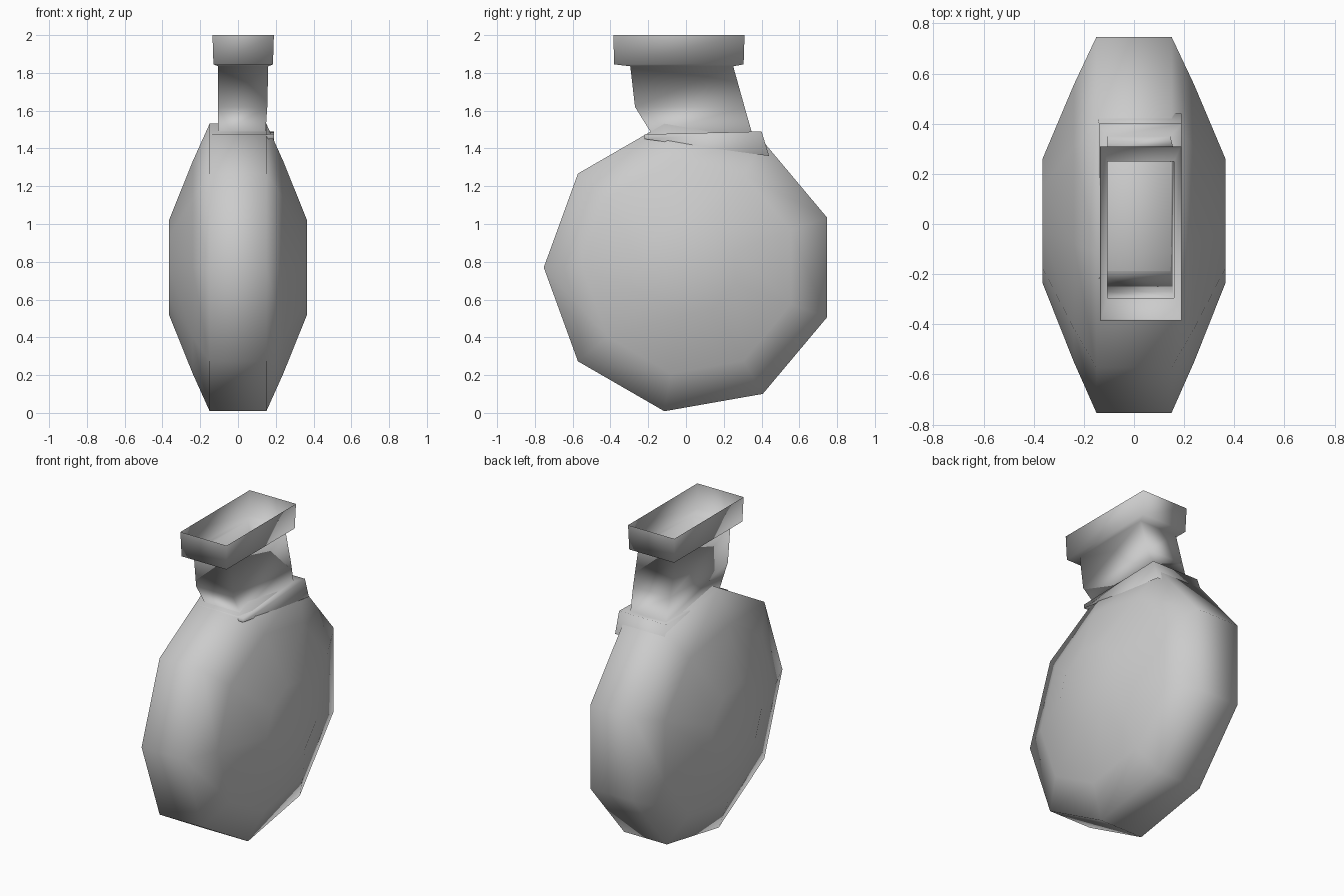
import bpy
import bmesh
from math import cos, sin, tau

cube = bpy.data.objects.get("Cube")
if cube:
    bpy.data.objects.remove(cube, do_unlink=True)

grey = bpy.data.materials.new("plain grey")
grey.use_nodes = True
colour = (0.6, 0.6, 0.6, 1)
grey.diffuse_color = colour
grey.node_tree.nodes["Principled BSDF"].inputs["Base Color"].default_value = colour


def loft(name, rings, capped):
    """Join matching rings of points into one smooth skin."""
    bm = bmesh.new()
    loops = [[bm.verts.new(p) for p in ring] for ring in rings]
    for low, high in zip(loops, loops[1:]):
        for i in range(len(low)):
            j = (i + 1) % len(low)
            bm.faces.new((low[i], low[j], high[j], high[i]))
    if capped:
        bm.faces.new(loops[0][::-1])
        bm.faces.new(loops[-1])
    bmesh.ops.recalc_face_normals(bm, faces=bm.faces)
    for face in bm.faces:
        face.smooth = True
    mesh = bpy.data.meshes.new(name)
    bm.to_mesh(mesh)
    bm.free()
    mesh.materials.append(grey)
    obj = bpy.data.objects.new(name, mesh)
    bpy.context.collection.objects.link(obj)
    return obj


def nonagon(x, radius):
    """Nine-sided ring around the sideways axis, one corner to the front."""
    angles = [tau * (i / 9 + 0.5) for i in range(9)]
    return [(x, 0.02 + radius * cos(a), 0.77 + radius * sin(a)) for a in angles]


def rectangle(x0, x1, y0, y1, z_front, z_back):
    return [(x0, y0, z_front), (x1, y0, z_front), (x1, y1, z_back), (x0, y1, z_back)]


# Lens-shaped flask body with a flat rim
half = [(0.15, 0.773), (0.24, 0.57), (0.365, 0.255)]
profile = [(-x, r) for x, r in reversed(half)] + half
loft("flask_body", [nonagon(x, r) for x, r in profile], True)

# Collar, leaning neck and open mouth in one thin skin
spout = [
    (-0.15, 0.19, -0.22, 0.44, 1.45, 1.36),
    (-0.14, 0.19, -0.22, 0.40, 1.475, 1.49),
    (-0.105, 0.145, -0.18, 0.35, 1.475, 1.48),
    (-0.105, 0.155, -0.27, 0.31, 1.62, 1.62),
    (-0.105, 0.16, -0.295, 0.25, 1.835, 1.835),
    (-0.13, 0.185, -0.38, 0.305, 1.845, 1.845),
    (-0.135, 0.19, -0.385, 0.31, 2.0, 2.0),
]
loft("neck_and_mouth", [rectangle(*ring) for ring in spout], False)
